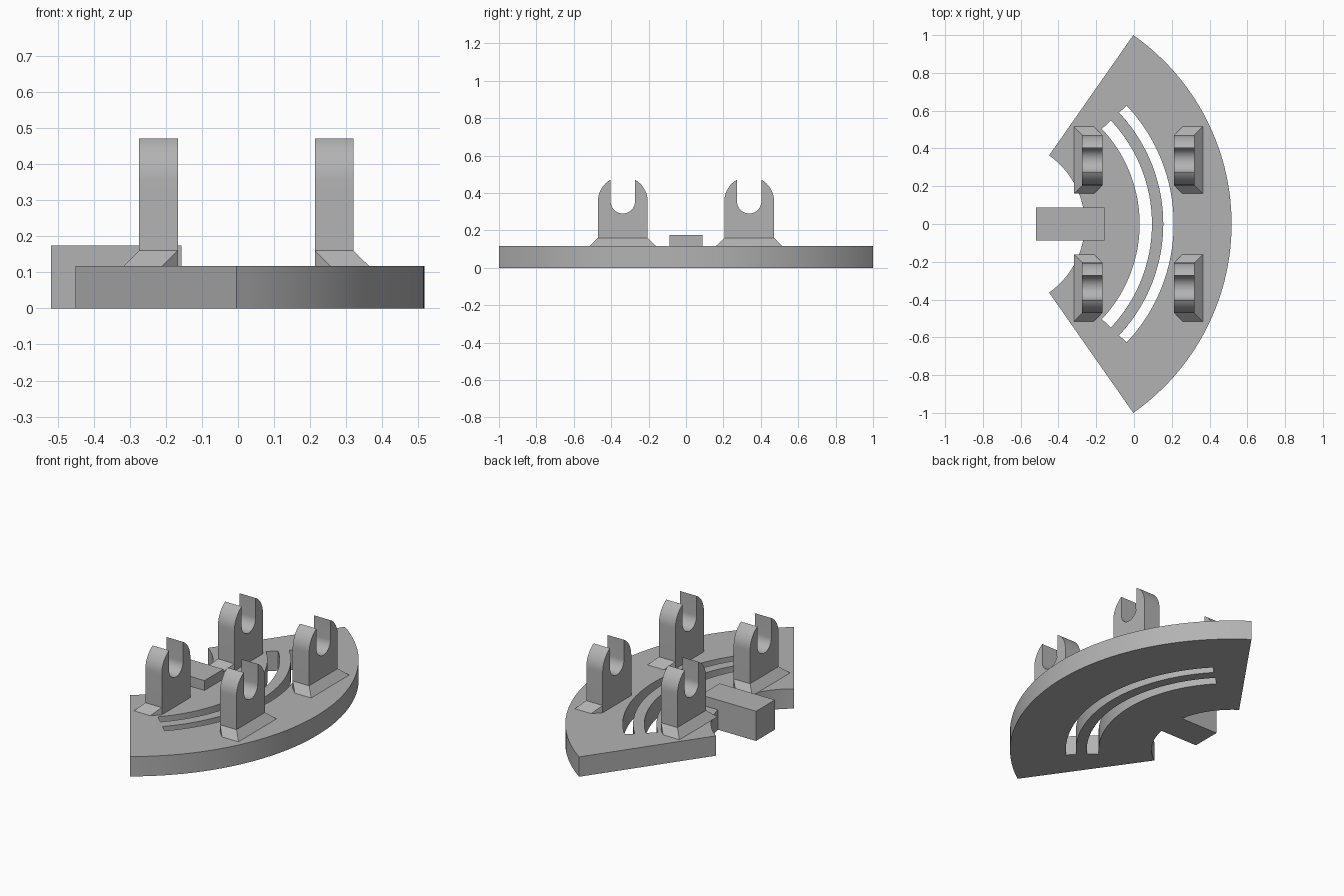
import bpy, bmesh
from math import sin, cos, acos, pi, radians
from mathutils import Vector

cube = bpy.data.objects.get("Cube")
if cube:
    bpy.data.objects.remove(cube, do_unlink=True)

grey = bpy.data.materials.new("plain grey")
grey.use_nodes = True
grey.diffuse_color = (0.45, 0.45, 0.45, 1)
grey.node_tree.nodes["Principled BSDF"].inputs["Base Color"].default_value = (0.45, 0.45, 0.45, 1)

PLATE_H = 0.117


def make_object(name, bm, thickness=0):
    """Turn a bmesh into a finished object, optionally thickened upwards."""
    if not thickness:
        bmesh.ops.recalc_face_normals(bm, faces=bm.faces)
    mesh = bpy.data.meshes.new(name)
    bm.to_mesh(mesh)
    bm.free()
    obj = bpy.data.objects.new(name, mesh)
    bpy.context.collection.objects.link(obj)
    mesh.materials.append(grey)
    bpy.ops.object.select_all(action='DESELECT')
    obj.select_set(True)
    bpy.context.view_layer.objects.active = obj
    if thickness:
        mod = obj.modifiers.new("thickness", 'SOLIDIFY')
        mod.thickness = thickness
        mod.offset = 1
        bpy.ops.object.modifier_apply(modifier=mod.name)
    bpy.ops.object.shade_smooth_by_angle(angle=radians(30))
    return obj


def prism(name, points, direction):
    """Sweep a closed outline along a direction."""
    bm = bmesh.new()
    a = [bm.verts.new(p) for p in points]
    b = [bm.verts.new(Vector(p) + Vector(direction)) for p in points]
    bm.faces.new(a)
    bm.faces.new(b)
    for i in range(len(a)):
        j = (i + 1) % len(a)
        bm.faces.new((a[i], a[j], b[j], b[i]))
    return make_object(name, bm)


# Sector plate: polar cells, leaving out those of the two curved slots
CENTRE_X = -0.704
SPAN, SLOT_SPAN = radians(55), radians(43.3)
radii = [0.443, 0.734, 0.799, 0.859, 0.914, 1.2208]
STEPS = 48
angles = [-SPAN + (SPAN - SLOT_SPAN) * i / 6 for i in range(6)]
angles += [-SLOT_SPAN + 2 * SLOT_SPAN * i / STEPS for i in range(STEPS + 1)]
angles += [SLOT_SPAN + (SPAN - SLOT_SPAN) * i / 6 for i in range(1, 7)]
bm = bmesh.new()
grid = [[bm.verts.new((CENTRE_X + r * cos(t), r * sin(t), 0)) for r in radii] for t in angles]
for i in range(len(angles) - 1):
    in_slot = abs(angles[i] + angles[i + 1]) / 2 < SLOT_SPAN
    for k in range(len(radii) - 1):
        if in_slot and k in (1, 3):
            continue
        bm.faces.new((grid[i][k], grid[i][k + 1], grid[i + 1][k + 1], grid[i + 1][k]))
make_object("sector_plate", bm, PLATE_H)

# Rectangular tab on the inner edge
prism("tab", [(-0.518, -0.088, 0), (-0.157, -0.088, 0),
              (-0.157, 0.088, 0), (-0.518, 0.088, 0)], (0, 0, 0.175))

# Four forked posts with flared feet
HALF, GAP, HUB_Z, FOOT_Z, FLARE = 0.133, 0.065, 0.355, 0.16, 0.044
POST_Y, POST_W = 0.338, 0.107
tip = acos(GAP / HALF)


def fork_outline():
    """Rounded upright with a round-bottomed notch, as (y, z) pairs."""
    right = [(HALF * cos(tip * i / 12), HUB_Z + HALF * sin(tip * i / 12)) for i in range(13)]
    notch = [(GAP * cos(pi * i / 24), HUB_Z - GAP * sin(pi * i / 24)) for i in range(25)]
    left = [(-y, z) for y, z in reversed(right)]
    return [(HALF, FOOT_Z)] + right + notch + left + [(-HALF, FOOT_Z)]


def post(name, inner_x, side, y0):
    """side points from the straight inner face to the flared outer face."""
    prism(name + "_fork", [(inner_x, y0 + y, z) for y, z in fork_outline()],
          (side * POST_W, 0, 0))
    bm = bmesh.new()
    outer_x = inner_x + side * POST_W
    for s in (-1, 1):
        near, far = y0 + s * HALF, y0 + s * (HALF + FLARE)
        for p in ((inner_x, near, FOOT_Z), (outer_x, near, FOOT_Z),
                  (inner_x, near, PLATE_H), (inner_x + side * FLARE, far, PLATE_H),
                  (outer_x + side * FLARE, far, PLATE_H)):
            bm.verts.new(p)
    bmesh.ops.convex_hull(bm, input=bm.verts)
    bmesh.ops.dissolve_limit(bm, angle_limit=0.01, verts=bm.verts, edges=bm.edges)
    make_object(name + "_foot", bm)


for end, y0 in (("front", -POST_Y), ("back", POST_Y)):
    post(end + "_right_post", -0.167, -1, y0)
    post(end + "_left_post", 0.213, 1, y0)
